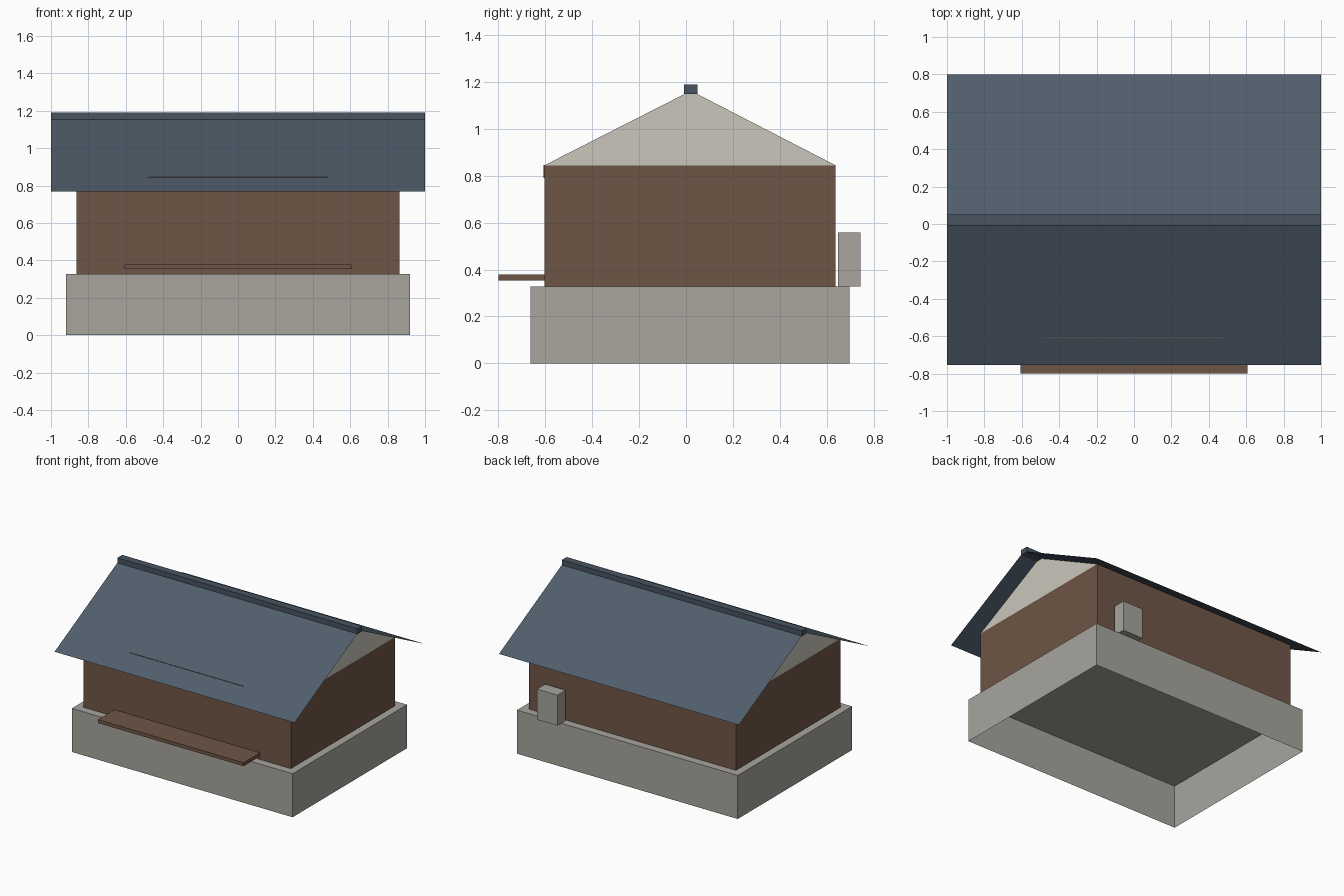
import bpy, bmesh

if "Cube" in bpy.data.objects:
    bpy.data.objects.remove(bpy.data.objects["Cube"], do_unlink=True)


def material(name, rgb):
    """Flat material from 8-bit display colour."""
    lin = [((c / 255 + 0.055) / 1.055) ** 2.4 for c in rgb] + [1]
    mat = bpy.data.materials.new(name)
    mat.use_nodes = True
    mat.diffuse_color = lin
    bsdf = mat.node_tree.nodes["Principled BSDF"]
    bsdf.inputs["Base Color"].default_value = lin
    bsdf.inputs["Roughness"].default_value = 0.9
    return mat


STONE = material("stone grey", (168, 165, 158))
TIMBER = material("timber brown", (111, 86, 70))
PLASTER = material("pale plaster", (202, 199, 187))
SLATE = material("slate blue", (80, 94, 108))
RIDGE = material("dark slate", (72, 84, 97))


def finish(name, bm, mat):
    mesh = bpy.data.meshes.new(name)
    bm.to_mesh(mesh)
    bm.free()
    mesh.materials.append(mat)
    obj = bpy.data.objects.new(name, mesh)
    bpy.context.collection.objects.link(obj)
    return obj


def box(name, mat, x, y, z, open_bottom=False):
    """Box from (min, max) pairs on each axis."""
    bm = bmesh.new()
    bmesh.ops.create_cube(bm, size=1)
    for v in bm.verts:
        v.co = [pair[int(c > 0)] for pair, c in zip((x, y, z), v.co)]
    if open_bottom:
        low = [f for f in bm.faces if f.normal.z < -0.5]
        bmesh.ops.delete(bm, geom=low, context='FACES_ONLY')
    return finish(name, bm, mat)


def sweep(name, mat, profile, half, closed):
    """Run a (y, z) profile along x; closed profiles get end caps."""
    bm = bmesh.new()
    a, b = [[bm.verts.new((x, y, z)) for y, z in profile] for x in (-half, half)]
    n = len(profile)
    for i in range(n if closed else n - 1):
        j = (i + 1) % n
        bm.faces.new((a[i], b[i], b[j], a[j]))
    if closed:
        bm.faces.new(a)
        bm.faces.new(b[::-1])
        bmesh.ops.recalc_face_normals(bm, faces=bm.faces)
    return finish(name, bm, mat)


# Shared levels
MID = 0.021          # ridge line in y
EAVE, PEAK = 0.768, 1.167
BASE, WALL = 0.328, 0.845
FRONT, BACK = -0.604, 0.638

# Hollow foundation and timber walls
box("foundation", STONE, (-0.92, 0.92), (-0.664, 0.698), (0, BASE), open_bottom=True)
box("walls", TIMBER, (-0.863, 0.863), (FRONT, BACK), (BASE, WALL))

# Plaster gable, just under the roof
sweep("gable", PLASTER, [(FRONT, WALL), (BACK, WALL), (MID, PEAK - 0.004)], 0.863, True)

# Thin roof sheet with overhang, and ridge cap
sweep("roof", SLATE, [(-0.755, EAVE), (MID, PEAK), (0.798, EAVE)], 1.0, False)
box("ridge_cap", RIDGE, (-1, 1), (-0.008, 0.05), (1.149, 1.19))

# Front veranda board and the lintel strip tucked under the eave
box("veranda", TIMBER, (-0.607, 0.607), (-0.8, FRONT), (0.353, 0.379))
box("lintel", TIMBER, (-0.48, 0.48), (FRONT - 0.004, FRONT), (0.79, 0.846))

# Outdoor unit behind the house
box("outdoor_unit", STONE, (0.55, 0.72), (0.648, 0.745), (BASE, 0.558))
